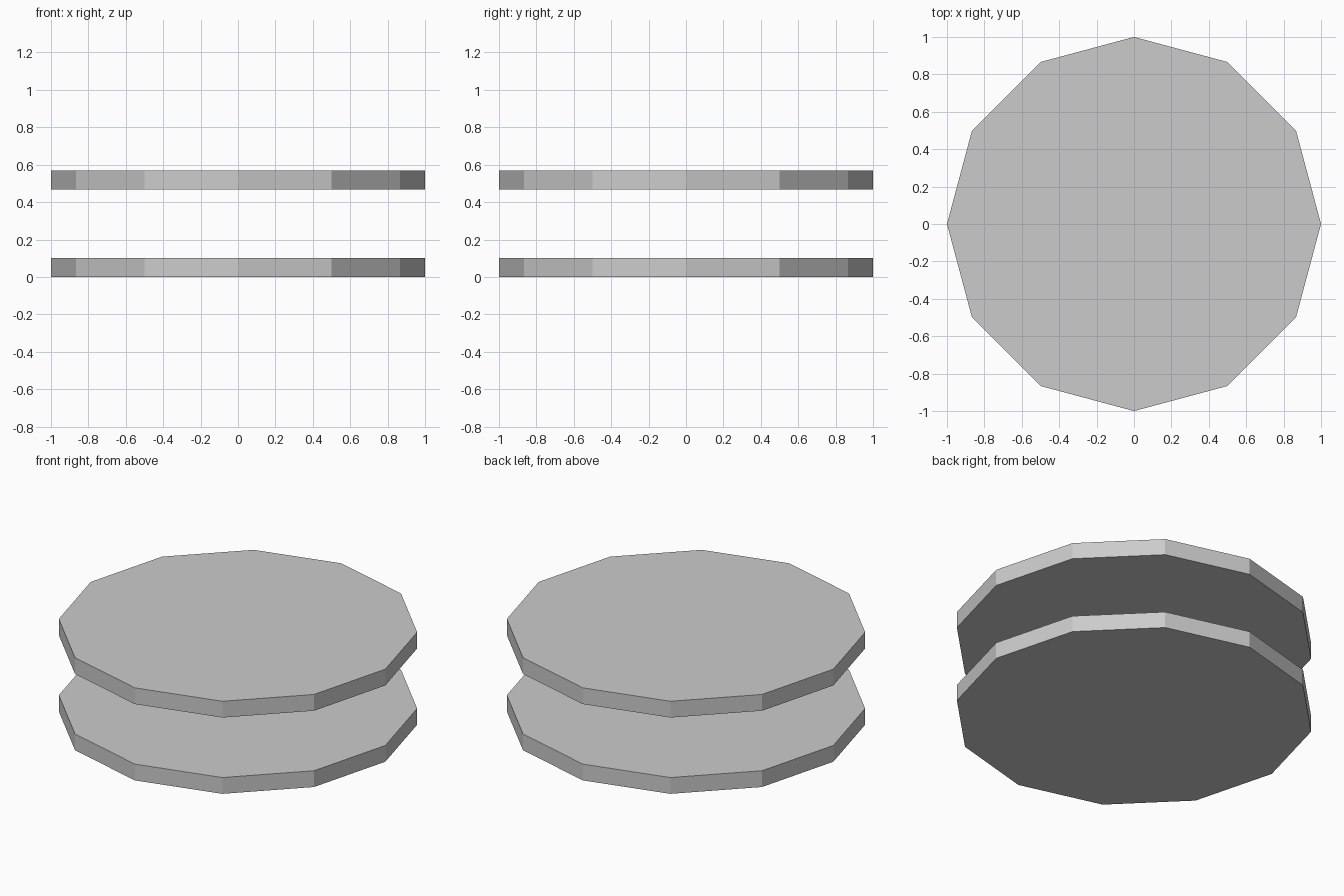
import bpy

if "Cube" in bpy.data.objects:
    bpy.data.objects.remove(bpy.data.objects["Cube"])

RADIUS = 1.0
THICKNESS = 0.10


def disc(name, bottom):
    """Flat-shaded twelve-sided disc whose underside sits at the given height."""
    bpy.ops.mesh.primitive_cylinder_add(
        vertices=12, radius=RADIUS, depth=THICKNESS,
        location=(0, 0, bottom + THICKNESS / 2))
    obj = bpy.context.object
    obj.name = name
    return obj


# Two identical discs with an open gap between them
disc("lower_disc", 0.0)
disc("upper_disc", 0.468)
